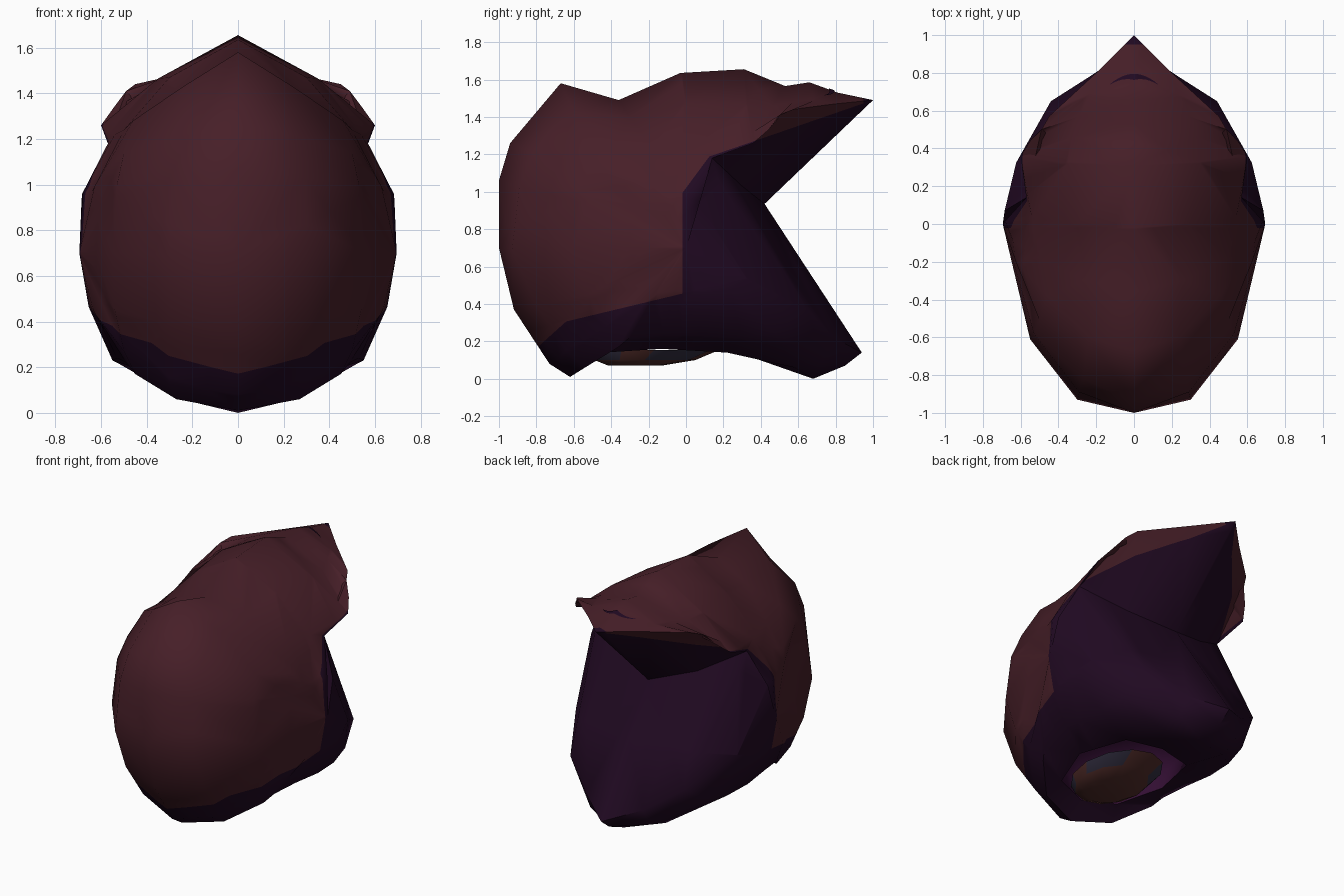
import bpy, bmesh, math
from mathutils import Vector
from mathutils.bvhtree import BVHTree

if "Cube" in bpy.data.objects:
    bpy.data.objects.remove(bpy.data.objects["Cube"])


def colour(name, rgb):
    m = bpy.data.materials.new(name)
    m.diffuse_color = (*rgb, 1)
    m.use_nodes = True
    m.node_tree.nodes["Principled BSDF"].inputs["Base Color"].default_value = m.diffuse_color
    return m


maroon = colour("maroon", (0.062, 0.0135, 0.021))
dark_purple = colour("dark purple", (0.0145, 0.0028, 0.0155))
purple = colour("lining purple", (0.036, 0.005, 0.036))
brown = colour("brown", (0.085, 0.026, 0.023))
slate = colour("slate", (0.035, 0.03, 0.056))


def finish(bm, name, mats, angle=65):
    me = bpy.data.meshes.new(name)
    bm.to_mesh(me)
    bm.free()
    ob = bpy.data.objects.new(name, me)
    bpy.context.collection.objects.link(ob)
    for m in mats:
        me.materials.append(m)
    bpy.ops.object.select_all(action='DESELECT')
    ob.select_set(True)
    bpy.context.view_layer.objects.active = ob
    bpy.ops.object.shade_smooth_by_angle(angle=math.radians(angle))
    return ob


# Centre profile (y, z): front rim, front, crown, upper tip, notch, lower tip, back rim
centre = [(-.52, .12), (-.62, .01), (-.73, .08), (-.92, .37), (-1, .70), (-1, 1.06),
          (-.94, 1.26), (-.67, 1.58), (-.36, 1.49), (-.03, 1.635), (.31, 1.655),
          (.53, 1.565), (.66, 1.585), (.81, 1.53), (1, 1.49), (.42, .935),
          (.94, .14), (.85, .07), (.68, .0), (.28, .14)]
# Middle section; the last point is the side of the neck opening
mid = [(.23, -.44, .14), (.27, -.54, .06), (.30, -.62, .13), (.31, -.80, .39),
       (.30, -.93, .69), (.29, -.89, 1.03), (.27, -.82, 1.21), (.24, -.60, 1.43),
       (.26, -.30, 1.40), (.30, 0, 1.47), (.35, .32, 1.465), (.33, .46, 1.455),
       (.29, .57, 1.48), (.23, .69, 1.49), (.20, .80, 1.47), (.30, .30, 1.03),
       (.22, .79, .22), (.23, .73, .10), (.25, .58, .06), (.25, .22, .14),
       (.34, -.13, .16)]
# Outer section; the tucked corner of the notch is point 15
outer = [(.49, -.30, .22), (.45, -.36, .17), (.50, -.44, .27), (.54, -.53, .45),
         (.55, -.61, .70), (.53, -.58, 1.0), (.50, -.51, 1.14), (.46, -.38, 1.28),
         (.50, -.18, 1.24), (.54, .03, 1.22), (.58, .24, 1.24), (.60, .36, 1.26),
         (.55, .44, 1.33), (.49, .50, 1.41), (.45, .57, 1.44), (.57, .14, 1.18),
         (.44, .65, .37), (.50, .47, .25), (.53, .30, .22), (.55, .10, .23),
         (.53, -.12, .24)]
POLE = Vector((.695, 0, .70))

bm = bmesh.new()
cen = [bm.verts.new((0, y, z)) for y, z in centre]
n = len(mid)
rim = {}
for s in (1, -1):
    def ring(points):
        return [bm.verts.new((s * p[0], p[1], p[2])) for p in points]

    # Swelling cheek ring; under the overhanging lip it gathers at the notch corner
    cheek = []
    for i, p in enumerate(outer):
        v = Vector(p).lerp(POLE, .5)
        k = .5 if p[1] < -.4 else .92 if p[2] > 1.1 and p[1] > -.1 else .72
        v.x = p[0] + (POLE.x - p[0]) * k
        cheek.append(Vector(outer[15]) if 10 <= i <= 14 else v)
    a, b, c = ring(mid), ring(outer), ring(cheek)
    pole = bm.verts.new((s * POLE.x, POLE.y, POLE.z))
    for i in range(n):
        j = (i + 1) % n
        if j < len(cen) and i < len(cen) and j:
            bm.faces.new((cen[i], cen[j], a[j], a[i]))
        bm.faces.new((a[i], a[j], b[j], b[i]))
        bm.faces.new((b[i], b[j], c[j], c[i]))
        bm.faces.new((c[i], c[j], pole))
    rim[s] = [v.co.copy() for v in (a[0], a[n - 1], a[n - 2])]
bmesh.ops.remove_doubles(bm, verts=bm.verts, dist=1e-4)
bmesh.ops.recalc_face_normals(bm, faces=bm.faces)
bmesh.ops.triangulate(bm, faces=bm.faces)
tree = BVHTree.FromBMesh(bm)

# Cut the colour borders, then paint the underside, back and very tip dark
for co, no in (((0, 0, .46), (0, -.24, 1)), ((0, -.72, .235), (0, -.9, 1)),
               ((0, -.02, 0), (0, 1, 0)), ((0, .95, 0), (0, 1, 0)),
               ((0, 0, 1.02), (0, -1.35, 1)), ((0, 0, 1.145), (0, -.345, 1))):
    bmesh.ops.bisect_plane(bm, geom=bm.verts[:] + bm.edges[:] + bm.faces[:],
                           plane_co=co, plane_no=no, dist=1e-5)
for f in bm.faces:
    p = f.calc_center_median()
    low = p.z < .46 + .24 * p.y and p.z < .235 + .9 * (p.y + .72)
    back = p.y > -.02 and p.z < 1.02 + 1.35 * p.y and p.z < 1.145 + .345 * p.y
    f.material_index = int(low or back or p.y > .95)
finish(bm, "hood_shell", [maroon, dark_purple])

# Lining of the neck opening
loop = ([Vector((0, *centre[0]))] + rim[1] + [Vector((0, *centre[-1]))] + rim[-1][::-1])
bm = bmesh.new()
rows = []
for scale, z in ((1, 0), (1.1, .14), (.75, .30)):
    rows.append([bm.verts.new((p.x * scale, -.13 + (p.y + .13) * scale, p.z + z))
                 for p in loop])
for r, q in zip(rows, rows[1:]):
    for i in range(len(loop)):
        j = (i + 1) % len(loop)
        bm.faces.new((r[i], r[j], q[j], q[i]))
bm.faces.new(rows[-1])
bmesh.ops.recalc_face_normals(bm, faces=bm.faces)
bmesh.ops.reverse_faces(bm, faces=bm.faces)
finish(bm, "neck_lining", [purple])

# Rounded plug hanging inside the opening, with slate patches round its edge
bm = bmesh.new()
rows = []
for rx, ry, cy, z in ((.25, .35, -.17, .155), (.21, .27, -.22, .10), (.15, .15, -.27, .072)):
    rows.append([bm.verts.new((rx * math.cos(t), cy + ry * math.sin(t), z))
                 for t in [k * math.tau / 12 for k in range(12)]])
for k, (r, q) in enumerate(zip(rows, rows[1:])):
    for i in range(12):
        j = (i + 1) % 12
        f = bm.faces.new((r[i], q[i], q[j], r[j]))
        f.material_index = int(k == 0 and i in (0, 1, 4, 5, 7, 8, 9, 10))
bm.faces.new(rows[-1][::-1])
bmesh.ops.recalc_face_normals(bm, faces=bm.faces)
finish(bm, "neck_plug", [brown, slate])

# Curved dark slit above the upper tip
bm = bmesh.new()
pairs = []
for k in range(-6, 7):
    x = k * .021
    y = .795 - 3.4 * x * x
    w = .032 * (1 - abs(k) / 6.5)
    pair = []
    for yy in (y, y - w):
        hit = tree.ray_cast(Vector((x, yy, 3)), Vector((0, 0, -1)))[0]
        pair.append(bm.verts.new(hit + Vector((0, 0, .006))))
    pairs.append(pair)
for p, q in zip(pairs, pairs[1:]):
    bm.faces.new((p[0], p[1], q[1], q[0]))
finish(bm, "tip_slit", [dark_purple])
